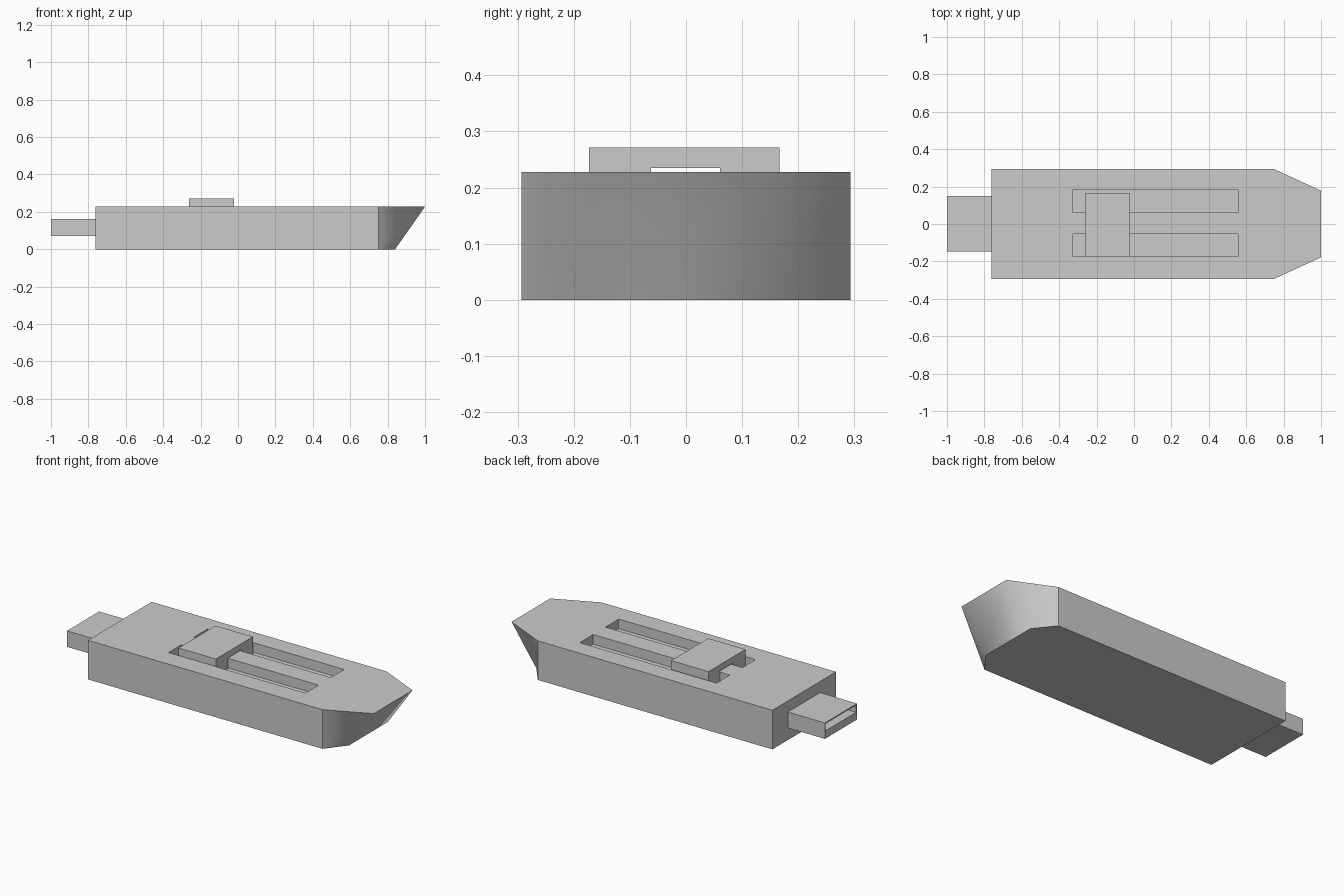
import bpy, bmesh

if "Cube" in bpy.data.objects:
    bpy.data.objects.remove(bpy.data.objects["Cube"])

TOP = 0.228


def make_object(name, bm):
    bmesh.ops.recalc_face_normals(bm, faces=bm.faces)
    mesh = bpy.data.meshes.new(name)
    bm.to_mesh(mesh)
    bm.free()
    obj = bpy.data.objects.new(name, mesh)
    bpy.context.collection.objects.link(obj)
    return obj


def box(name, x, y, z):
    bm = bmesh.new()
    bmesh.ops.create_cube(bm, size=1)
    for v in bm.verts:
        for i, (lo, hi) in enumerate((x, y, z)):
            v.co[i] = hi if v.co[i] > 0 else lo
    return make_object(name, bm)


def extrude_x(name, profile, x0, x1):
    """Closed y-z profile swept along x."""
    bm = bmesh.new()
    rings = [[bm.verts.new((x, y, z)) for y, z in profile] for x in (x0, x1)]
    n = len(profile)
    for i in range(n):
        j = (i + 1) % n
        bm.faces.new((rings[0][i], rings[0][j], rings[1][j], rings[1][i]))
    bm.faces.new(rings[0])
    bm.faces.new(rings[1])
    return make_object(name, bm)


def cut(obj, cutters):
    bpy.context.view_layer.objects.active = obj
    for c in cutters:
        c.hide_render = True
        mod = obj.modifiers.new("cut", 'BOOLEAN')
        mod.operation = 'DIFFERENCE'
        mod.solver = 'EXACT'
        mod.object = c
        bpy.ops.object.modifier_apply(modifier=mod.name)
        bpy.data.objects.remove(c, do_unlink=True)


# Body: straight sides with a tapered nose undercut towards the bottom
def outline(bm, nose_x, z):
    pts = [(-0.762, -0.293), (0.75, -0.293), (nose_x, -0.178),
           (nose_x, 0.178), (0.75, 0.293), (-0.762, 0.293)]
    return [bm.verts.new((x, y, z)) for x, y in pts]


bm = bmesh.new()
low, high = outline(bm, 0.84, 0), outline(bm, 1.0, TOP)
bm.faces.new(low)
bm.faces.new(high)
for i in range(6):
    j = (i + 1) % 6
    side = bm.faces.new((low[i], low[j], high[j], high[i]))
    side.smooth = i in (1, 2, 3)   # nose is softly shaded
body = make_object("body", bm)

# Two guide slots in the top
slots = [box("slot_cutter", (-0.326, 0.556), y, (0.172, 0.3))
         for y in ((0.061, 0.184), (-0.175, -0.053))]
cut(body, slots)

# Slider: bridge with two legs running in the slots
a, b, c, d = -0.173, -0.062, 0.061, 0.167
extrude_x("slider", [(a, 0.172), (b, 0.172), (b, 0.235), (c, 0.235),
                     (c, 0.172), (d, 0.172), (d, 0.271), (a, 0.271)],
          -0.262, -0.021)

# Plug: metal sleeve whose lower half is filled by the contact tongue
plug = box("plug", (-1.0, -0.762), (-0.146, 0.15), (0.07, 0.163))
cut(plug, [box("plug_cutter", (-1.1, -0.765), (-0.138, 0.142), (0.115, 0.156))])
